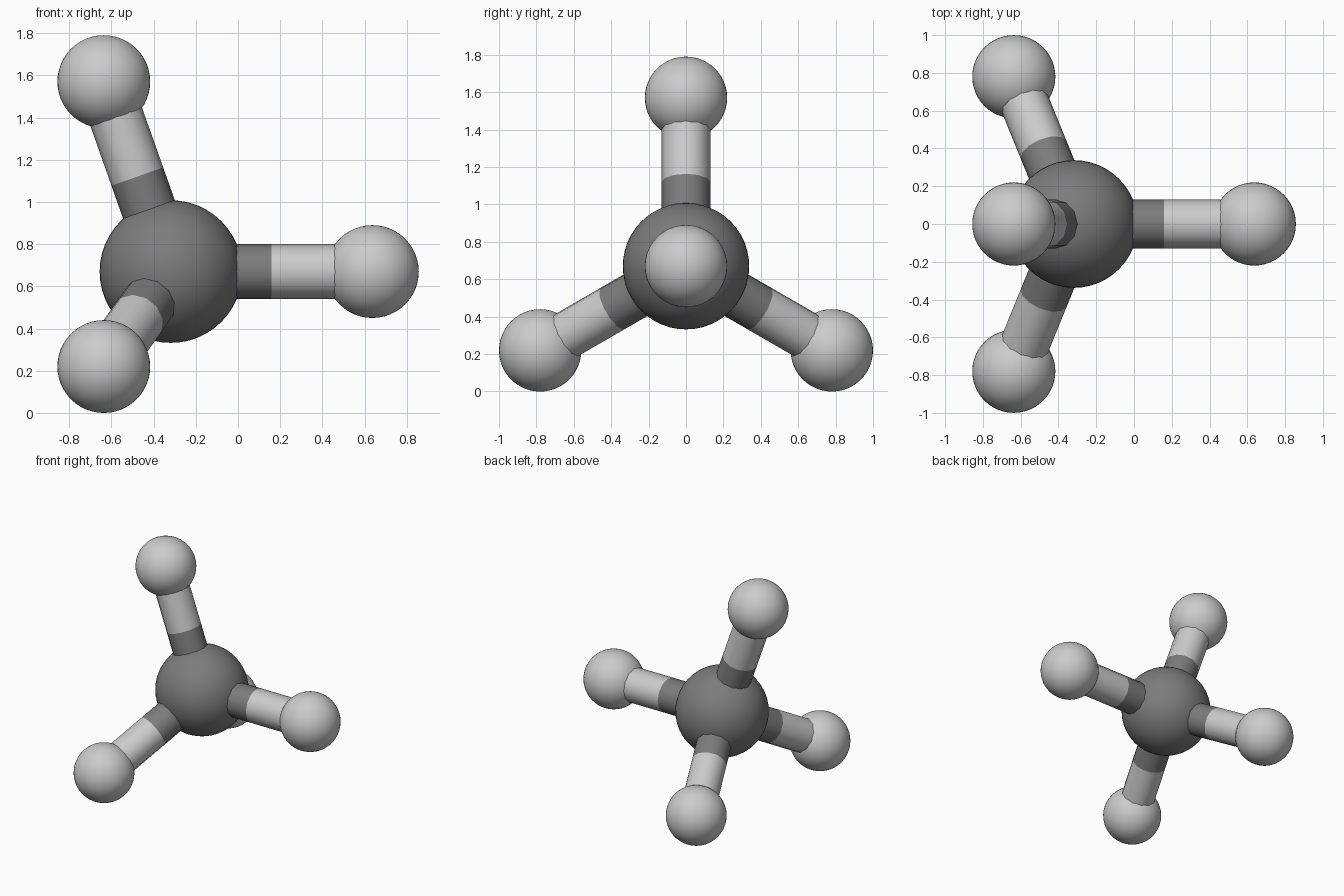
import bpy
import math
from mathutils import Vector

if "Cube" in bpy.data.objects:
    bpy.data.objects.remove(bpy.data.objects["Cube"])

BOND = 0.955          # centre-to-centre distance
R_CORE, R_END, R_ROD = 0.338, 0.22, 0.13
CORE = Vector((-0.318, 0, 0.67))


def grey(name, v):
    m = bpy.data.materials.new(name)
    m.diffuse_color = (v, v, v, 1)
    m.use_nodes = True
    m.node_tree.nodes["Principled BSDF"].inputs["Base Color"].default_value = m.diffuse_color
    return m


dark, light = grey("dark_grey", 0.2), grey("light_grey", 0.55)


def ball(name, pos, r, mat):
    bpy.ops.mesh.primitive_uv_sphere_add(segments=48, ring_count=24, radius=r, location=pos)
    ob = bpy.context.object
    ob.name = name
    ob.data.materials.append(mat)
    bpy.ops.object.shade_smooth()


def rod(name, a, b, mat):
    d = b - a
    bpy.ops.mesh.primitive_cylinder_add(vertices=12, radius=R_ROD, depth=d.length,
                                        end_fill_type='NOTHING', location=(a + b) / 2)
    ob = bpy.context.object
    ob.name = name
    ob.rotation_euler = d.to_track_quat('Z', 'Y').to_euler()
    ob.data.materials.append(mat)
    bpy.ops.object.shade_smooth_by_angle(angle=math.radians(40))


# Central ball
ball("centre_ball", CORE, R_CORE, dark)

# Tetrahedral directions: one along +x, three spread around -x
side = math.sqrt(8) / 3
dirs = [Vector((1, 0, 0))]
for k in range(3):
    t = math.radians(90 + 120 * k)
    dirs.append(Vector((-1 / 3, side * math.cos(t), side * math.sin(t))))

# Outer balls, each joined by a two-tone rod
for i, d in enumerate(dirs, 1):
    end = CORE + d * BOND
    mid = CORE + d * BOND / 2
    ball(f"outer_ball_{i}", end, R_END, light)
    rod(f"inner_rod_{i}", CORE + d * 0.25, mid, dark)
    rod(f"outer_rod_{i}", mid, end - d * 0.1, light)
